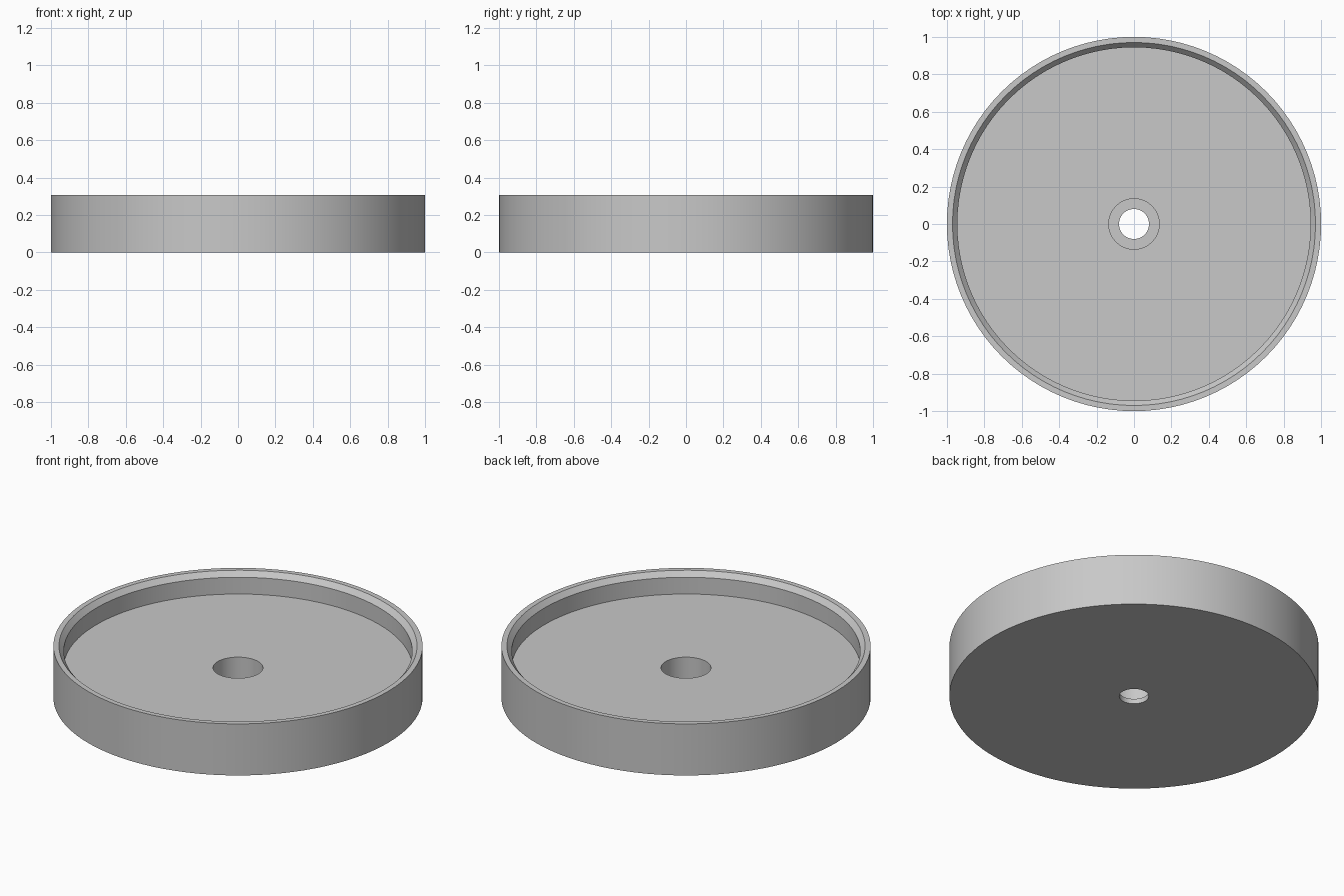
import bpy, bmesh, math

cube = bpy.data.objects.get("Cube")
if cube:
    bpy.data.objects.remove(cube, do_unlink=True)

# Plain grey material
grey = bpy.data.materials.new("light_grey")
grey.use_nodes = True
colour = (0.58, 0.58, 0.58, 1)
grey.diffuse_color = colour
grey.node_tree.nodes["Principled BSDF"].inputs["Base Color"].default_value = colour

HEIGHT, FLOOR, LEDGE = 0.308, 0.178, 0.03   # rim top, tray floor, counterbore ledge
OUTER, LIP, WALL = 1.0, 0.97, 0.944         # radii of the rim
BORE, HOLE = 0.135, 0.08                    # radii of the centre hole

# Closed cross-section (radius, height), revolved around z
profile = [
    (HOLE, 0), (OUTER, 0), (OUTER, HEIGHT), (LIP, HEIGHT),
    (WALL, HEIGHT - 0.03), (WALL, FLOOR),
    (BORE, FLOOR), (BORE, LEDGE), (HOLE, LEDGE),
]


def revolve(name, points, material, steps=96):
    bm = bmesh.new()
    verts = [bm.verts.new((r, 0, z)) for r, z in points]
    edges = [bm.edges.new((v, verts[i - 1])) for i, v in enumerate(verts)]
    bmesh.ops.spin(bm, geom=verts + edges, cent=(0, 0, 0), axis=(0, 0, 1),
                   angle=math.tau, steps=steps, use_merge=True)
    bmesh.ops.remove_doubles(bm, verts=bm.verts, dist=1e-5)
    bmesh.ops.recalc_face_normals(bm, faces=bm.faces)
    mesh = bpy.data.meshes.new(name)
    bm.to_mesh(mesh)
    bm.free()
    mesh.materials.append(material)
    obj = bpy.data.objects.new(name, mesh)
    bpy.context.collection.objects.link(obj)
    return obj


# Round tray with chamfered rim and counterbored centre hole
tray = revolve("round_tray", profile, grey)
bpy.ops.object.select_all(action='DESELECT')
tray.select_set(True)
bpy.context.view_layer.objects.active = tray
bpy.ops.object.shade_smooth_by_angle(angle=math.radians(30))
